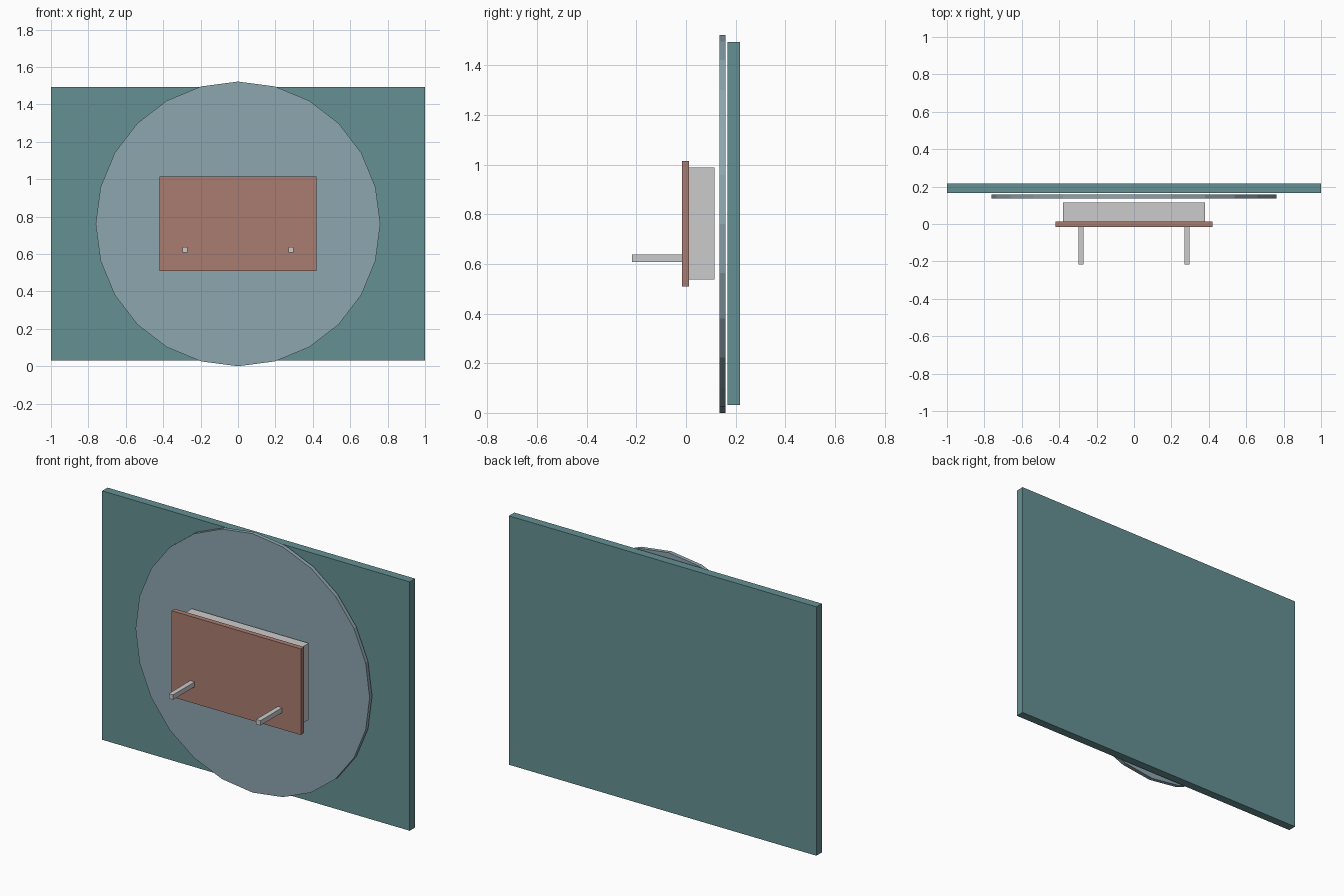
import bpy
from math import pi

if "Cube" in bpy.data.objects:
    bpy.data.objects.remove(bpy.data.objects["Cube"])


def paint(obj, name, rgb):
    mat = bpy.data.materials.new(name)
    mat.diffuse_color = (*rgb, 1)
    mat.use_nodes = True
    mat.node_tree.nodes["Principled BSDF"].inputs["Base Color"].default_value = mat.diffuse_color
    obj.data.materials.append(mat)


def box(name, x, y, z):
    """Box from (min, max) ranges on each axis."""
    bpy.ops.mesh.primitive_cube_add(size=1, location=[sum(r) / 2 for r in (x, y, z)])
    obj = bpy.context.object
    obj.name = name
    obj.scale = [r[1] - r[0] for r in (x, y, z)]
    bpy.ops.object.transform_apply(location=False, rotation=False, scale=True)
    return obj


# Large rectangular board at the back
board = box("back_board", (-1, 1), (0.167, 0.217), (0.031, 1.494))
paint(board, "teal", (0.13, 0.28, 0.29))

# Thin 24-sided disc in front of the board
bpy.ops.mesh.primitive_cylinder_add(vertices=24, radius=0.761, depth=0.023,
                                    location=(0, 0.147, 0.761), rotation=(pi / 2, 0, 0))
disc = bpy.context.object
disc.name = "round_disc"
bpy.ops.object.transform_apply(location=False, rotation=True, scale=False)
paint(disc, "blue_grey", (0.27, 0.38, 0.43))

# Housing and its front panel
box("housing", (-0.38, 0.38), (0.013, 0.114), (0.538, 0.988))
panel = box("front_panel", (-0.42, 0.42), (-0.017, 0.013), (0.509, 1.015))
paint(panel, "dusty_red", (0.40, 0.20, 0.16))

# Pair of square pegs sticking out of the panel
for side, cx in (("left", -0.284), ("right", 0.284)):
    box(f"peg_{side}", (cx - 0.014, cx + 0.014), (-0.217, 0.015), (0.608, 0.637))
